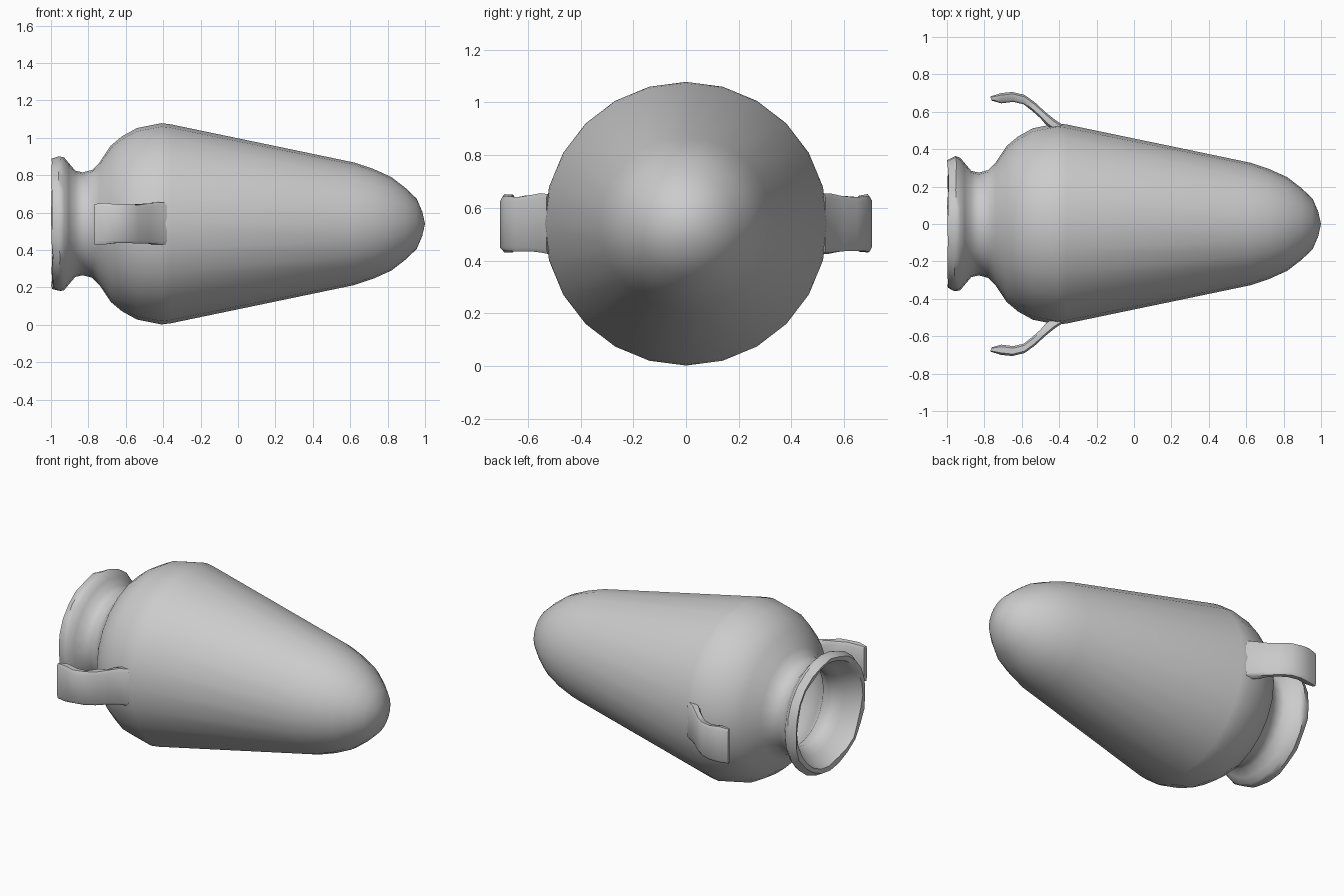
import bpy, bmesh, math, random
from mathutils import Vector

random.seed(4)
if "Cube" in bpy.data.objects:
    bpy.data.objects.remove(bpy.data.objects["Cube"], do_unlink=True)

CENTRE_Z = 0.54
SIDES = 24

clay = bpy.data.materials.new("grey clay")
clay.use_nodes = True
clay.diffuse_color = (0.6, 0.6, 0.6, 1)
clay.node_tree.nodes["Principled BSDF"].inputs["Base Color"].default_value = (0.6, 0.6, 0.6, 1)


def finish(bm, name, angle):
    bmesh.ops.recalc_face_normals(bm, faces=bm.faces)
    mesh = bpy.data.meshes.new(name)
    bm.to_mesh(mesh)
    bm.free()
    mesh.materials.append(clay)
    obj = bpy.data.objects.new(name, mesh)
    bpy.context.collection.objects.link(obj)
    bpy.ops.object.select_all(action='DESELECT')
    obj.select_set(True)
    bpy.context.view_layer.objects.active = obj
    bpy.ops.object.shade_smooth_by_angle(angle=math.radians(angle))
    return obj


# Hollow jar lying on its side: (x, radius, chipped edge amount), turned about x
outside = [(1.0, 0, 0), (0.985, 0.065, 0), (0.955, 0.135, 0), (0.895, 0.192, 0),
           (0.82, 0.25, 0), (0.725, 0.293, 0), (0.62, 0.328, 0), (-0.36, 0.532, 0),
           (-0.41, 0.538, 0), (-0.54, 0.512, 0), (-0.62, 0.468, 0), (-0.68, 0.418, 0),
           (-0.74, 0.328, 0), (-0.78, 0.288, 0), (-0.83, 0.275, 0), (-0.87, 0.284, 0),
           (-0.905, 0.325, 0), (-0.93, 0.355, 0), (-0.955, 0.365, 0.006)]
inside = [(-0.994, 0.345, 0.006), (-0.99, 0.318, 0.006), (-0.955, 0.305, 0), (-0.90, 0.265, 0),
          (-0.86, 0.238, 0), (-0.82, 0.232, 0), (-0.77, 0.25, 0), (-0.68, 0.36, 0),
          (-0.55, 0.46, 0), (-0.40, 0.49, 0), (0.60, 0.28, 0), (0.80, 0.20, 0),
          (0.92, 0.09, 0), (0.95, 0, 0)]

bm = bmesh.new()
rings = []
for x, r, chip in outside + inside:
    ring = []
    for i in range(SIDES if r else 1):
        a = 2 * math.pi * i / SIDES
        rr = r + random.uniform(-chip, chip)
        xx = x + random.uniform(-chip, chip)
        ring.append(bm.verts.new((xx, rr * math.sin(a), CENTRE_Z + rr * math.cos(a))))
    rings.append(ring)
for a, b in zip(rings, rings[1:]):
    for i in range(SIDES):
        j = (i + 1) % SIDES
        quad = [a[i % len(a)], a[j % len(a)], b[j % len(b)], b[i % len(b)]]
        bm.faces.new(list(dict.fromkeys(quad)))
finish(bm, "jar_body", 50)


# Broken strap handles: outer and inner edge of the bend, and half the strap width
bend = [((-0.38, 0.53), (-0.43, 0.50), 0.112), ((-0.42, 0.555), (-0.475, 0.535), 0.112),
        ((-0.47, 0.595), (-0.50, 0.565), 0.106), ((-0.53, 0.65), (-0.545, 0.605), 0.102),
        ((-0.585, 0.69), (-0.59, 0.64), 0.101), ((-0.65, 0.706), (-0.645, 0.653), 0.103),
        ((-0.71, 0.70), (-0.71, 0.645), 0.109), ((-0.768, 0.682), (-0.762, 0.66), 0.106)]


def handle(name, side):
    bm = bmesh.new()
    loops = []
    for outer, inner, half in bend:
        o, n = Vector(outer), Vector(inner)
        # rounded cross-section across the strap
        section = [(0.0, 0.85), (0.2, 1.0), (0.8, 1.0), (1.0, 0.85)]
        points = [(t, w) for t, w in section] + [(t, -w) for t, w in reversed(section)]
        loop = []
        for t, w in points:
            p = o.lerp(n, t)
            wear = random.uniform(-0.004, 0.004)
            loop.append(bm.verts.new((p.x, side * p.y, CENTRE_Z + w * half + wear)))
        loops.append(loop)
    for a, b in zip(loops, loops[1:]):
        for i in range(len(a)):
            j = (i + 1) % len(a)
            bm.faces.new((a[i], a[j], b[j], b[i]))
    bm.faces.new(loops[0])
    bm.faces.new(loops[-1])
    return finish(bm, name, 50)


handle("front_handle", -1)
handle("back_handle", 1)
